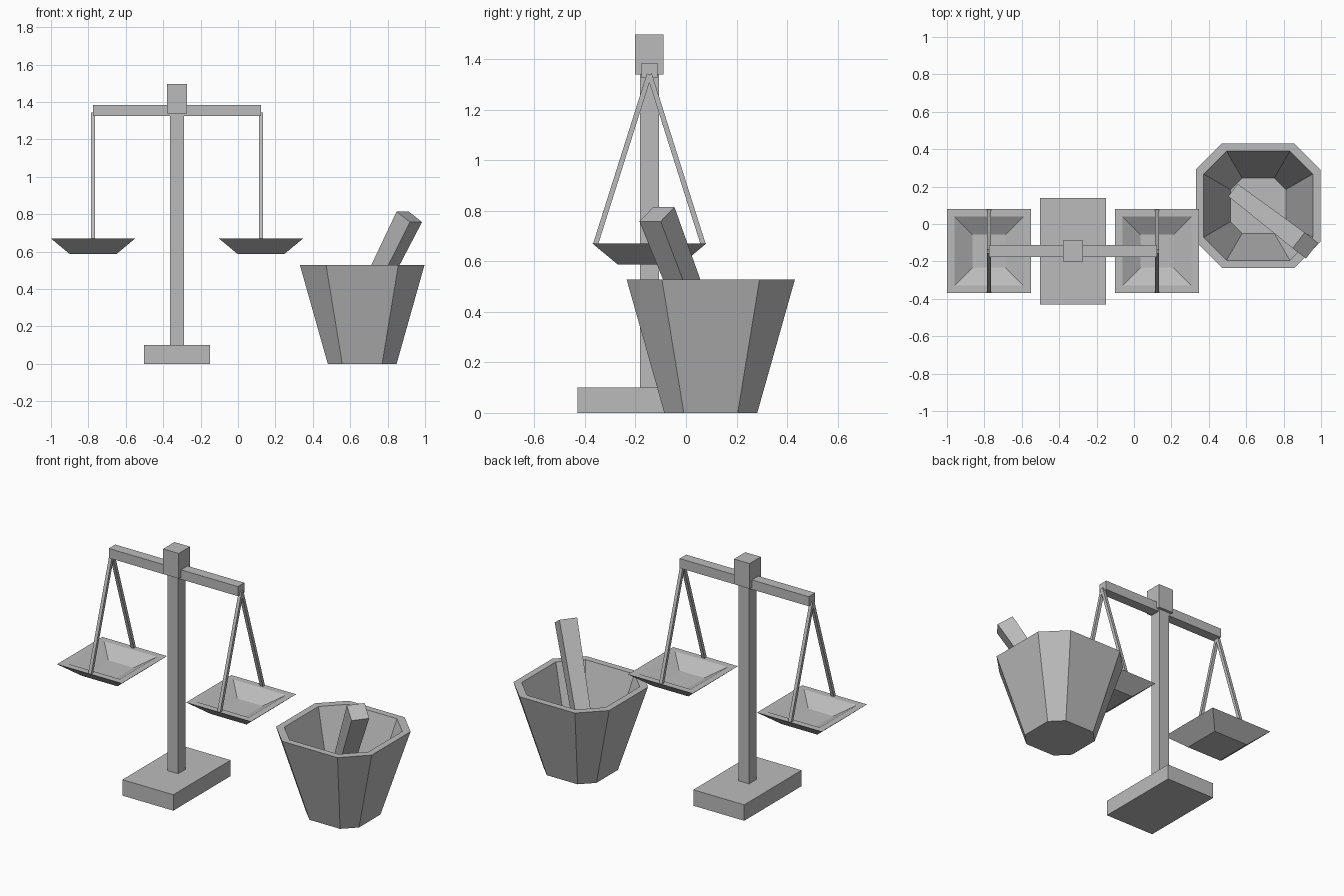
import bpy, bmesh, math
from mathutils import Vector, Matrix

if "Cube" in bpy.data.objects:
    bpy.data.objects.remove(bpy.data.objects["Cube"])

grey = bpy.data.materials.new("plain grey")
grey.diffuse_color = (0.5, 0.5, 0.5, 1)
grey.use_nodes = True
grey.node_tree.nodes["Principled BSDF"].inputs["Base Color"].default_value = grey.diffuse_color


def finish(name, bm):
    bmesh.ops.recalc_face_normals(bm, faces=bm.faces)
    me = bpy.data.meshes.new(name)
    bm.to_mesh(me)
    bm.free()
    me.materials.append(grey)
    ob = bpy.data.objects.new(name, me)
    bpy.context.collection.objects.link(ob)
    return ob


def box(name, centre, size):
    bm = bmesh.new()
    bmesh.ops.create_cube(bm, size=1, matrix=Matrix.Translation(centre) @ Matrix.Diagonal((*size, 1)))
    return finish(name, bm)


def loft(name, outline, rings, centre):
    """Skin scaled copies (half width, z) of a unit outline, capped at both ends."""
    bm = bmesh.new()
    loops = [[bm.verts.new((centre[0] + r * x, centre[1] + r * y, z)) for x, y in outline]
             for r, z in rings]
    n = len(outline)
    for a, b in zip(loops, loops[1:]):
        for i in range(n):
            j = (i + 1) % n
            bm.faces.new((a[i], a[j], b[j], b[i]))
    bm.faces.new(loops[0])
    bm.faces.new(loops[-1])
    return finish(name, bm)


def bar(name, start, end, w0, w1, roll=0.0):
    """Square bar between two points, tapering from width w0 to w1."""
    start, end = Vector(start), Vector(end)
    d = end - start
    side = d.cross(Vector((0, 0, 1))).normalized()
    up = side.cross(d).normalized()
    bm = bmesh.new()
    loops = [[bm.verts.new(p + (side * s + up * u) * w / 2)
              for s, u in ((-1, -1), (1, -1), (1, 1), (-1, 1))]
             for p, w in ((start, w0), (end, w1))]
    for i in range(4):
        j = (i + 1) % 4
        bm.faces.new((loops[0][i], loops[0][j], loops[1][j], loops[1][i]))
    bm.faces.new(loops[0])
    bm.faces.new(loops[1])
    return finish(name, bm)


# Scale stand
CX, CY = -0.326, -0.145
box("scale_base", (CX, CY, 0.05), (0.354, 0.57, 0.10))
box("scale_post", (CX, CY, 0.73), (0.075, 0.075, 1.26))
box("scale_head", (CX, CY, 1.418), (0.108, 0.112, 0.158))
box("scale_beam", (CX, CY, 1.355), (0.898, 0.064, 0.06))

# Pans and their hangers, one on each side
square = [(-1, -1), (1, -1), (1, 1), (-1, 1)]
for side, s in (("left", -1), ("right", 1)):
    x = CX + s * 0.449
    loft(f"{side}_pan", square,
         [(0.125, 0.587), (0.225, 0.67), (0.184, 0.67), (0.088, 0.612)], (x, CY))
    for end, t in (("front", -1), ("back", 1)):
        bar(f"{side}_{end}_hanger", (x, CY + t * 0.213, 0.667), (x, CY, 1.34), 0.02, 0.02)

# Mortar: hollow tub on a square outline with cut corners
k = 0.58
octagon = [(1, -k), (1, k), (k, 1), (-k, 1), (-1, k), (-1, -k), (-k, -1), (k, -1)]
loft("mortar", octagon, [(0.184, 0), (0.333, 0.528), (0.292, 0.528), (0.148, 0.055)],
     (0.664, 0.098))

# Pestle leaning inside
bar("pestle", (0.557, 0.160, 0.065), (0.916, -0.115, 0.786), 0.083, 0.106)
